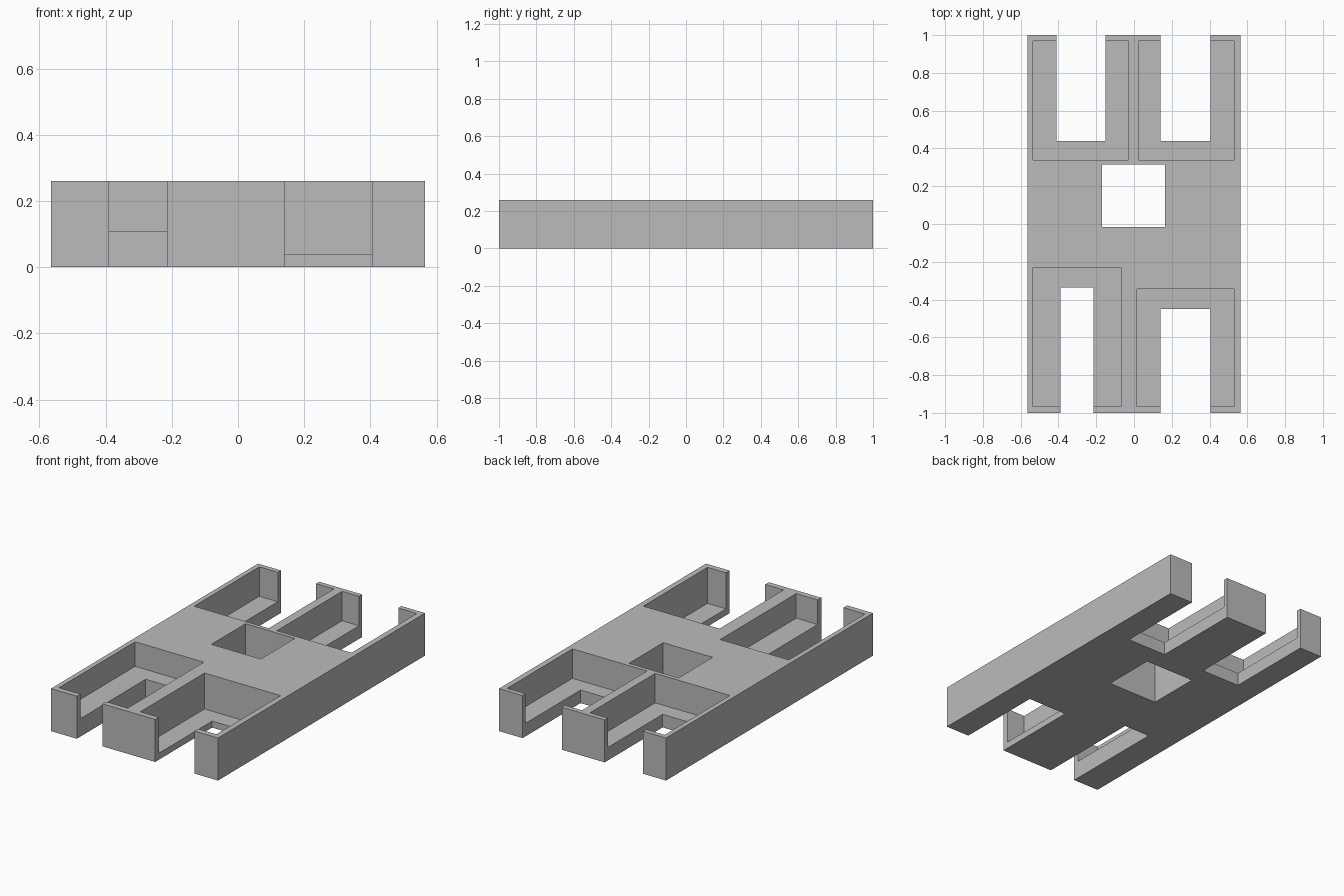
import bpy
from mathutils import Vector

default = bpy.data.objects.get("Cube")
if default:
    bpy.data.objects.remove(default, do_unlink=True)

TOP = 0.26
HALF_W, HALF_L = 0.565, 1.0
OVER = 0.1  # how far cutters overshoot the block

grey = bpy.data.materials.new("plain grey")
grey.use_nodes = True
colour = (0.5, 0.5, 0.5, 1)
grey.diffuse_color = colour
grey.node_tree.nodes["Principled BSDF"].inputs["Base Color"].default_value = colour


def box(name, x, y, z):
    """Add a box spanning the given (low, high) ranges."""
    low, high = (Vector(c) for c in zip(x, y, z))
    bpy.ops.mesh.primitive_cube_add(size=1, location=(low + high) / 2)
    ob = bpy.context.object
    ob.name = name
    ob.scale = high - low
    bpy.ops.object.transform_apply(location=True, scale=True)
    ob.data.materials.append(grey)
    return ob


def cut(target, x, y, z):
    """Carve a box out of the target and discard the cutter."""
    cutter = box("cutter", x, y, z)
    cutter.hide_render = True
    mod = target.modifiers.new("cut", "BOOLEAN")
    mod.operation = "DIFFERENCE"
    mod.solver = "EXACT"
    mod.object = cutter
    bpy.context.view_layer.objects.active = target
    bpy.ops.object.modifier_apply(modifier=mod.name)
    bpy.data.objects.remove(cutter, do_unlink=True)


# Solid tray block
tray = box("tray_body", (-HALF_W, HALF_W), (-HALF_L, HALF_L), (0, TOP))

# Each bay: pocket x range, pocket y range, floor height, slot x range, slot inner end
bays = [
    ((-0.535, -0.03), (0.34, 0.97), 0.08, (-0.41, -0.15), 0.44),
    ((0.025, 0.53), (0.34, 0.97), 0.08, (0.14, 0.405), 0.44),
    ((-0.535, -0.07), (-0.965, -0.23), 0.11, (-0.39, -0.215), -0.335),
    ((0.015, 0.53), (-0.965, -0.345), 0.04, (0.14, 0.405), -0.45),
]
through = (-OVER, TOP + OVER)
for px, py, floor, sx, end in bays:
    # Recessed pocket, then the open slot through its floor and end wall
    cut(tray, px, py, (floor, TOP + OVER))
    outer = HALF_L + OVER
    cut(tray, sx, (end, outer) if end > 0 else (-outer, end), through)

# Square hole through the middle
cut(tray, (-0.17, 0.165), (-0.015, 0.315), through)
